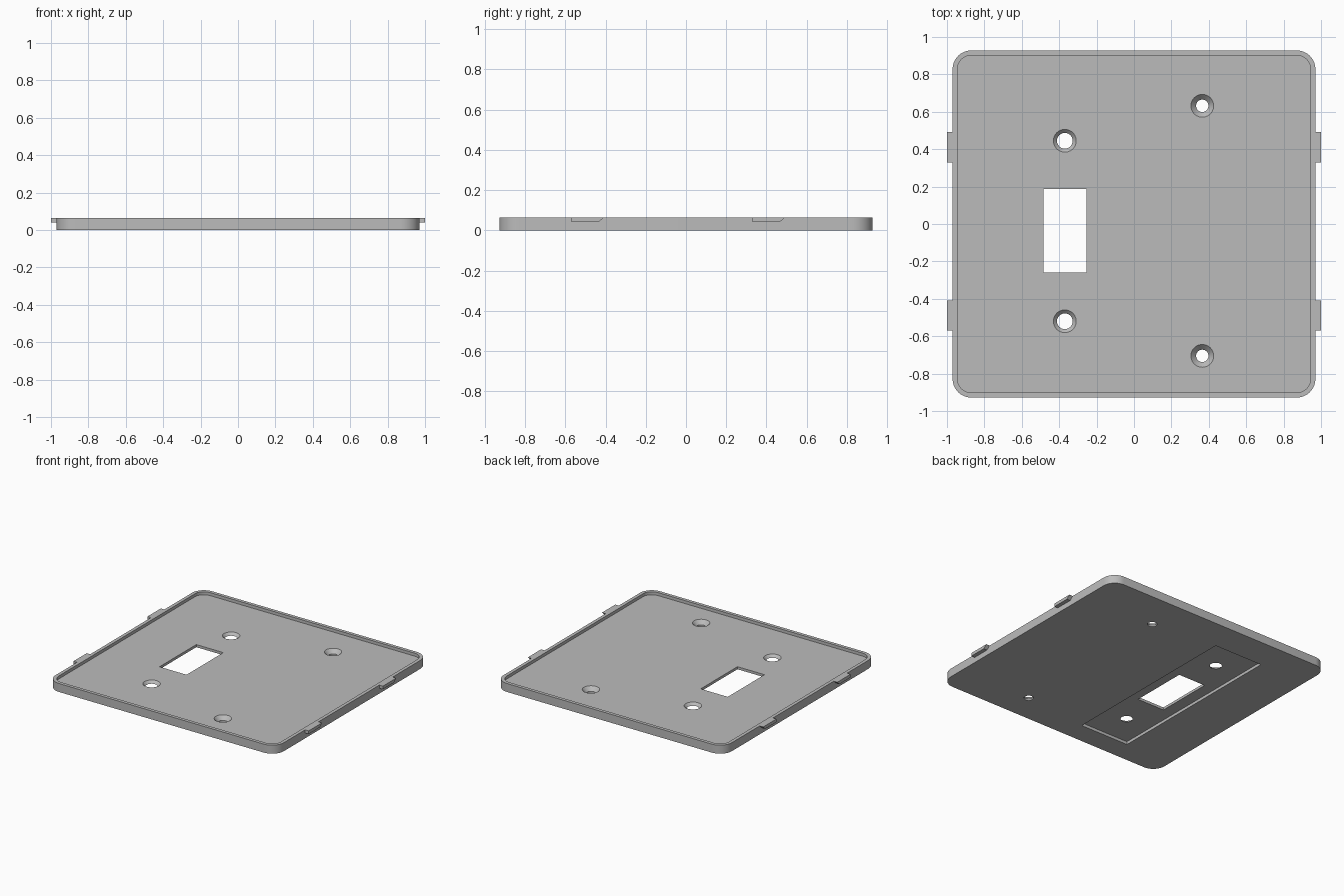
import bpy
import bmesh
from math import sin, cos, pi

if "Cube" in bpy.data.objects:
    bpy.data.objects.remove(bpy.data.objects["Cube"], do_unlink=True)

HEIGHT, FLOOR, RECESS = 0.065, 0.042, 0.022
HALF_X, HALF_Y, RIM = 0.97, 0.928, 0.026
SLOT_X, SLOT_Y = -0.37, -0.037

grey = bpy.data.materials.new("plain grey")
grey.use_nodes = True
GREY = (0.5, 0.5, 0.5, 1)
grey.diffuse_color = GREY
grey.node_tree.nodes["Principled BSDF"].inputs["Base Color"].default_value = GREY


def loft(name, rings):
    """Closed solid through matching rings of points, capped at both ends."""
    bm = bmesh.new()
    loops = [[bm.verts.new(p) for p in ring] for ring in rings]
    n = len(loops[0])
    for a, b in zip(loops, loops[1:]):
        for i in range(n):
            j = (i + 1) % n
            bm.faces.new((a[i], a[j], b[j], b[i]))
    bm.faces.new(loops[0][::-1])
    bm.faces.new(loops[-1])
    bmesh.ops.recalc_face_normals(bm, faces=bm.faces)
    mesh = bpy.data.meshes.new(name)
    bm.to_mesh(mesh)
    bm.free()
    mesh.materials.append(grey)
    obj = bpy.data.objects.new(name, mesh)
    bpy.context.collection.objects.link(obj)
    return obj


def rounded(hx, hy, r, z, steps=10):
    """Rounded rectangle ring."""
    pts = []
    for k, (sx, sy) in enumerate([(1, 1), (-1, 1), (-1, -1), (1, -1)]):
        for i in range(steps + 1):
            a = (k + i / steps) * pi / 2
            pts.append((sx * (hx - r) + r * cos(a), sy * (hy - r) + r * sin(a), z))
    return pts


def rect(x, y, hx, hy, z):
    return [(x + sx * hx, y + sy * hy, z) for sx, sy in [(1, 1), (-1, 1), (-1, -1), (1, -1)]]


def circle(x, y, r, z, n=40):
    return [(x + r * cos(2 * pi * i / n), y + r * sin(2 * pi * i / n), z) for i in range(n)]


def cut(target, cutter):
    cutter.hide_render = True
    mod = target.modifiers.new("cut", "BOOLEAN")
    mod.operation, mod.solver, mod.object = "DIFFERENCE", "EXACT", cutter
    bpy.context.view_layer.objects.active = target
    bpy.ops.object.modifier_apply(modifier=mod.name)
    bpy.data.objects.remove(cutter, do_unlink=True)


# Plate body
plate = loft("cover_plate", [rounded(HALF_X, HALF_Y, 0.1, z) for z in (0, HEIGHT)])

# Shallow tray inside the rim
cut(plate, loft("tray_cutter", [rounded(HALF_X - RIM, HALF_Y - RIM, 0.075, z)
                                for z in (FLOOR, 0.2)]))
# Long recess on the underside
cut(plate, loft("recess_cutter", [rect(SLOT_X, SLOT_Y, 0.205, 0.725, z) for z in (-0.1, RECESS)]))

# Rectangular switch opening
cut(plate, loft("opening_cutter", [rect(SLOT_X, SLOT_Y, 0.115, 0.223, z) for z in (-0.1, 0.2)]))

# Countersunk screw holes: x, y, small radius, height where the cone ends
for x, y, r, z in [(-0.37, 0.445, 0.042, RECESS), (-0.37, -0.52, 0.042, RECESS),
                   (0.365, 0.632, 0.033, 0.012), (0.365, -0.705, 0.033, 0.012)]:
    cut(plate, loft("screw_cutter", [circle(x, y, r, -0.1), circle(x, y, r, z),
                                     circle(x, y, 0.061, FLOOR), circle(x, y, 0.061, 0.2)]))

plate.select_set(True)
bpy.ops.object.shade_smooth_by_angle(angle=pi / 6)

# Snap tabs on both sides, sloped at the back end
for side, sx in (("left", 1), ("right", -1)):
    for end, y in (("back", 0.33), ("front", -0.57)):
        profile = [(y, 0.041), (y + 0.135, 0.041), (y + 0.162, HEIGHT), (y, HEIGHT)]
        loft(f"{side}_{end}_tab", [[(sx * x, py, pz) for py, pz in profile] for x in (HALF_X - 0.001, 1)])
